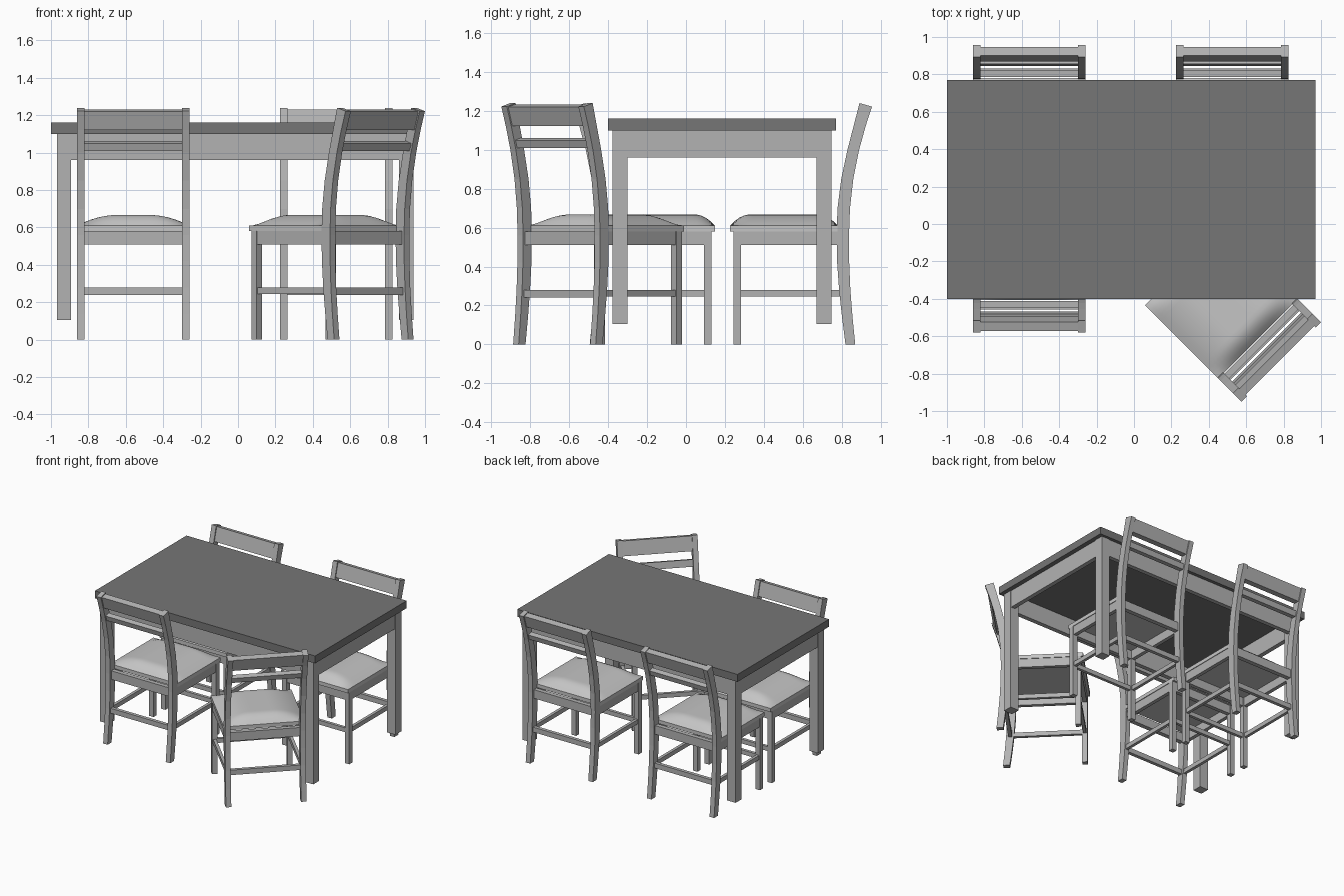
import bpy, bmesh, math
from mathutils import Matrix

cube = bpy.data.objects.get("Cube")
if cube:
    bpy.data.objects.remove(cube, do_unlink=True)


def material(name, value):
    m = bpy.data.materials.new(name)
    m.use_nodes = True
    col = (value, value, value, 1)
    m.diffuse_color = col
    bsdf = m.node_tree.nodes["Principled BSDF"]
    bsdf.inputs["Base Color"].default_value = col
    bsdf.inputs["Roughness"].default_value = 0.8
    return m


DARK = material("dark grey tabletop", 0.18)
WOOD = material("light grey wood", 0.45)
FABRIC = material("pale grey fabric", 0.56)


def finish(bm, name, mat, place):
    bmesh.ops.recalc_face_normals(bm, faces=bm.faces)
    me = bpy.data.meshes.new(name)
    bm.to_mesh(me)
    bm.free()
    me.materials.append(mat)
    ob = bpy.data.objects.new(name, me)
    ob.matrix_world = place
    bpy.context.scene.collection.objects.link(ob)
    return ob


def box(name, x, y, z, mat, place):
    """Box from (low, high) ranges on each axis."""
    bm = bmesh.new()
    bmesh.ops.create_cube(bm, size=1)
    for v in bm.verts:
        for i, (lo, hi) in enumerate((x, y, z)):
            v.co[i] = lo if v.co[i] < 0 else hi
    return finish(bm, name, mat, place)


def prism(name, profile, x0, x1, mat, place):
    """Side profile of (y, z) points extruded along x."""
    bm = bmesh.new()
    face = bm.faces.new([bm.verts.new((x0, y, z)) for y, z in profile])
    ext = bmesh.ops.extrude_face_region(bm, geom=[face])
    for v in ext["geom"]:
        if isinstance(v, bmesh.types.BMVert):
            v.co.x = x1
    return finish(bm, name, mat, place)


# Curved back post: (z, centre y, half depth)
POST = [(0, .25, .025), (.14, .234, .027), (.28, .221, .029), (.42, .213, .031),
        (.56, .211, .032), (.7, .216, .032), (.85, .234, .031), (1, .265, .030),
        (1.12, .297, .031), (1.23, .329, .032)]


def post_y(z):
    for (z0, y0, _), (z1, y1, _) in zip(POST, POST[1:]):
        if z <= z1:
            return y0 + (y1 - y0) * (z - z0) / (z1 - z0)
    return POST[-1][1]


def dome(d, reach):
    """Rise of the padding at distance d from an edge."""
    return 1 - (1 - min(d / reach, 1)) ** 2


def cushion(place):
    hx, y0, y1, n = .3, -.368, .185, 24
    bm = bmesh.new()
    bmesh.ops.create_grid(bm, x_segments=n, y_segments=n, size=1)
    for v in bm.verts:
        x, y = v.co.x * hx, y0 + (v.co.y + 1) / 2 * (y1 - y0)
        rise = dome(hx - abs(x), .22) * dome(min(y - y0, y1 - y), .1)
        v.co = (x, y, .61 + .057 * rise)
    # Skirt and flat underside
    rim = [e for e in bm.edges if e.is_boundary]
    ext = bmesh.ops.extrude_edge_only(bm, edges=rim)["geom"]
    for v in ext:
        if isinstance(v, bmesh.types.BMVert):
            v.co.z = .58
    bmesh.ops.contextual_create(bm, geom=[e for e in ext if isinstance(e, bmesh.types.BMEdge)])
    ob = finish(bm, "seat_cushion", FABRIC, place)
    bpy.ops.object.select_all(action='DESELECT')
    bpy.context.view_layer.objects.active = ob
    ob.select_set(True)
    bpy.ops.object.shade_smooth_by_angle(angle=math.radians(40))


def chair(x, y, turn):
    """Chair whose back is on local +y."""
    place = Matrix.Translation((x, y, 0)) @ Matrix.Rotation(math.radians(turn), 4, 'Z')
    cushion(place)
    # Posts, top cut square to the lean
    front = [(c - h, z) for z, c, h in POST]
    back = [(c + h, z) for z, c, h in POST]
    front[-1] = (front[-1][0], 1.24)
    back[-1] = (back[-1][0], 1.222)
    for s, side in ((1, "left"), (-1, "right")):
        def span(a, b):
            return tuple(sorted((s * a, s * b)))
        prism("back_post_" + side, front + back[::-1], *span(.26, .3), WOOD, place)
        box("front_leg_" + side, span(.26, .3), (-.352, -.312), (0, .58), WOOD, place)
        box("seat_rail_" + side, span(.265, .295), (-.315, .19), (.51, .58), WOOD, place)
        box("stretcher_" + side, span(.268, .292), (-.32, .21), (.245, .28), WOOD, place)
    # Cross members
    for name, yc, z, t in (("front_seat_rail", -.332, (.51, .58), .016),
                           ("back_seat_rail", .21, (.51, .58), .018),
                           ("front_stretcher", -.332, (.245, .28), .012),
                           ("back_stretcher", .222, (.24, .28), .014)):
        box(name, (-.265, .265), (yc - t, yc + t), z, WOOD, place)
    for name, z0, z1, t in (("top_back_rail", 1.122, 1.226, .023), ("lower_back_rail", 1.008, 1.055, .018)):
        a, b = post_y(z0), post_y(z1)
        prism(name, [(a - t, z0), (a + t, z0), (b + t, z1 - .006), (b - t, z1 + .006)],
              -.262, .262, WOOD, place)


# Table
T = Matrix.Translation((-.015, .185, 0))
box("tabletop", (-.985, .985), (-.585, .585), (1.1, 1.16), DARK, T)
for sx, xs in ((1, "left"), (-1, "right")):
    for sy, ys in ((1, "back"), (-1, "front")):
        cx, cy = sx * .915, sy * .525
        box(f"table_leg_{ys}_{xs}", (cx - .038, cx + .038), (cy - .038, cy + .038), (.105, 1.1), WOOD, T)
    cx = sx * .93
    box("apron_" + xs, (cx - .018, cx + .018), (-.49, .49), (.96, 1.1), WOOD, T)
for s, name in ((1, "back"), (-1, "front")):
    cy = s * .54
    box("apron_" + name, (-.88, .88), (cy - .018, cy + .018), (.96, 1.1), WOOD, T)

# Chairs around the table
chair(-.56, .595, 0)
chair(.525, .595, 0)
chair(-.56, -.22, 180)
chair(.532, -.482, -135)
